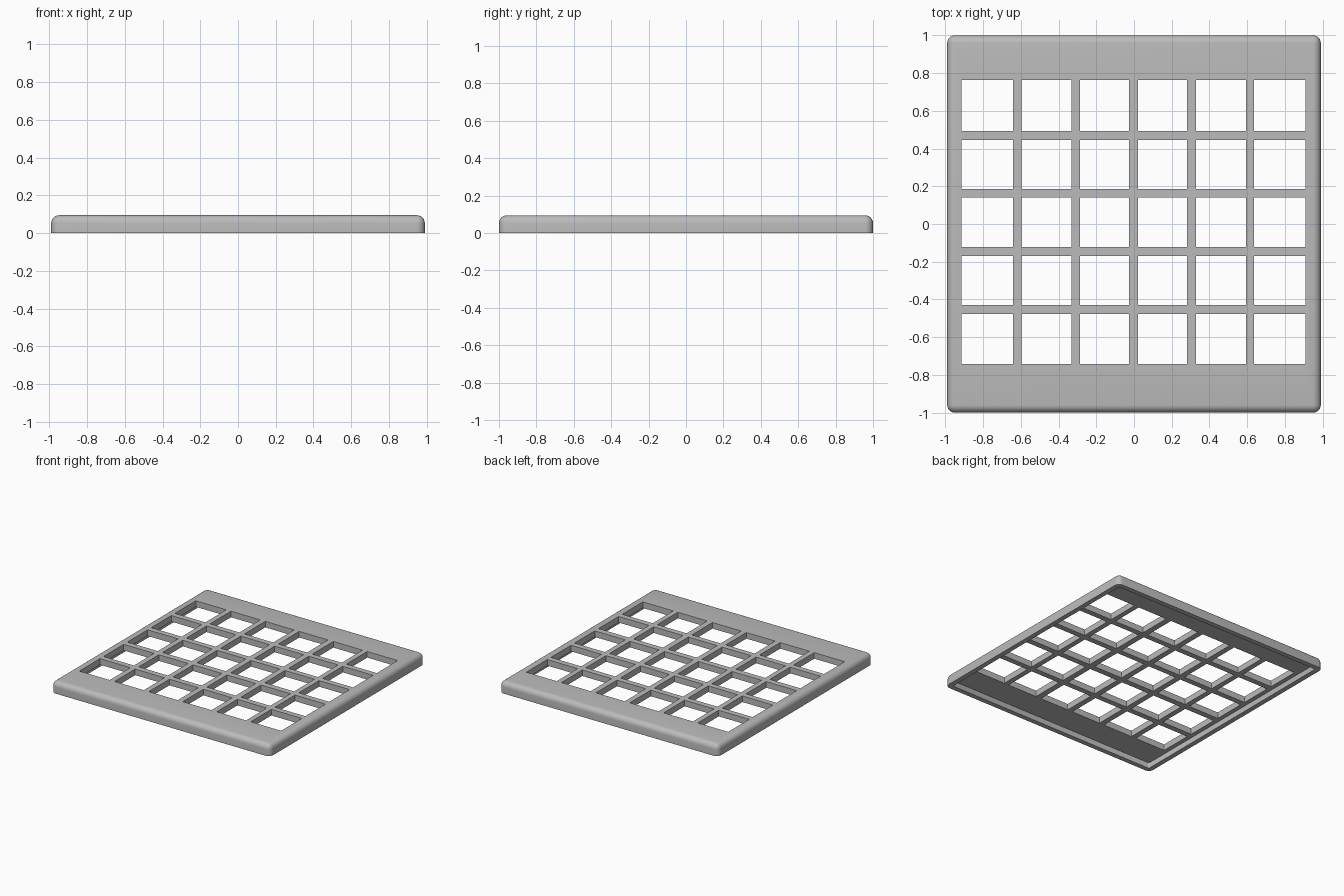
import bpy
import bmesh
from math import radians

cube = bpy.data.objects.get("Cube")
if cube:
    bpy.data.objects.remove(cube, do_unlink=True)

HALF_X, HALF_Y, HEIGHT = 0.99, 1.0, 0.095
RIM, RECESS, RADIUS = 0.04, 0.045, 0.042

# Opening spans across the plate
COLUMNS = [(-0.915, -0.64), (-0.597, -0.332), (-0.287, -0.026),
           (0.02, 0.28), (0.328, 0.593), (0.635, 0.91)]
ROWS = [(-0.742, -0.476), (-0.43, -0.17), (-0.122, 0.14),
        (0.186, 0.446), (0.492, 0.762)]


def add_box(bm, xs, ys, zs):
    verts = bmesh.ops.create_cube(bm, size=1)["verts"]
    for v in verts:
        v.co = [span[0] if c < 0 else span[1]
                for c, span in zip(v.co, (xs, ys, zs))]


def make_object(name, bm):
    bmesh.ops.recalc_face_normals(bm, faces=bm.faces)
    mesh = bpy.data.meshes.new(name)
    bm.to_mesh(mesh)
    bm.free()
    obj = bpy.data.objects.new(name, mesh)
    bpy.context.collection.objects.link(obj)
    return obj


def cut(target, cutter):
    cutter.hide_render = True
    mod = target.modifiers.new(cutter.name, "BOOLEAN")
    mod.operation = "DIFFERENCE"
    mod.solver = "EXACT"
    mod.object = cutter
    bpy.ops.object.select_all(action="DESELECT")
    bpy.context.view_layer.objects.active = target
    target.select_set(True)
    bpy.ops.object.modifier_apply(modifier=mod.name)
    bpy.data.objects.remove(cutter, do_unlink=True)


# Plate body, rounded everywhere except around its base
bm = bmesh.new()
add_box(bm, (-HALF_X, HALF_X), (-HALF_Y, HALF_Y), (0, HEIGHT))
edges = [e for e in bm.edges if max(v.co.z for v in e.verts) > 0]
bmesh.ops.bevel(bm, geom=edges, offset=RADIUS, segments=6, profile=0.5,
                affect="EDGES", clamp_overlap=True)
plate = make_object("grid_plate", bm)

# Hollow underside with a narrow rim
bm = bmesh.new()
add_box(bm, (RIM - HALF_X, HALF_X - RIM), (RIM - HALF_Y, HALF_Y - RIM),
        (-0.1, RECESS))
upright = [e for e in bm.edges
           if abs(e.verts[0].co.z - e.verts[1].co.z) > 0.01]
bmesh.ops.bevel(bm, geom=upright, offset=0.01, segments=3, profile=0.5,
                affect="EDGES")
cut(plate, make_object("underside_cutter", bm))

# Square openings
bm = bmesh.new()
for xs in COLUMNS:
    for ys in ROWS:
        add_box(bm, xs, ys, (-0.2, 0.3))
cut(plate, make_object("openings_cutter", bm))

# Plain grey finish
grey = bpy.data.materials.new("plain_grey")
grey.use_nodes = True
colour = (0.5, 0.5, 0.5, 1)
grey.diffuse_color = colour
grey.node_tree.nodes["Principled BSDF"].inputs["Base Color"].default_value = colour
plate.data.materials.clear()
plate.data.materials.append(grey)

bpy.ops.object.select_all(action="DESELECT")
plate.select_set(True)
bpy.context.view_layer.objects.active = plate
bpy.ops.object.shade_smooth_by_angle(angle=radians(35))
